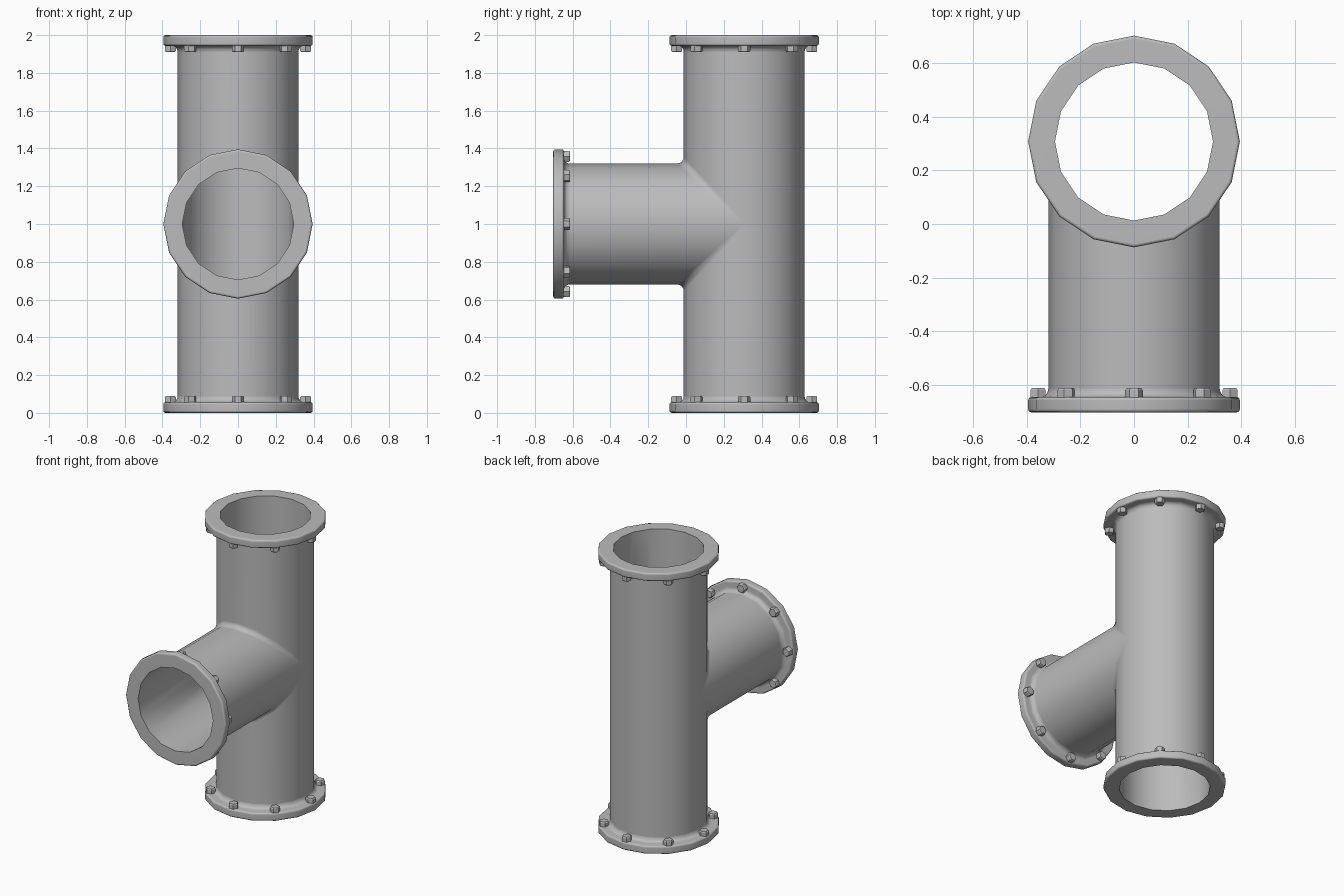
import bpy, bmesh
from math import sin, cos, pi, sqrt, radians
from mathutils import Matrix, Vector

old = bpy.data.objects.get("Cube")
if old:
    bpy.data.objects.remove(old, do_unlink=True)

SIDES = 16
R_PIPE, R_BORE, R_FLANGE = 0.32, 0.295, 0.395
THICK, NECK, ROUND = 0.057, 0.03, 0.012   # flange thickness, neck fillet, edge rounding
BRANCH = 1.011                            # pipe axis to branch face
SEAT = 0.03                               # depth of the pipe end inside a flange
CENTRE = Vector((0, 0.308, 1))

grey = bpy.data.materials.new("grey_metal")
grey.use_nodes = True
grey.diffuse_color = (0.5, 0.5, 0.5, 1)
grey.node_tree.nodes["Principled BSDF"].inputs["Base Color"].default_value = (0.5, 0.5, 0.5, 1)


def add_sheet(bm, columns):
    """Join neighbouring closed columns of points with quads."""
    rows = [[bm.verts.new(p) for p in col] for col in columns]
    for a, b in zip(rows, rows[1:]):
        for i in range(len(a)):
            j = (i + 1) % len(a)
            bm.faces.new((a[i], a[j], b[j], b[i]))


def finish_mesh(bm, name):
    bmesh.ops.remove_doubles(bm, verts=bm.verts, dist=0.0001)
    loose = [e for e in bm.edges if not e.link_faces]
    bmesh.ops.delete(bm, geom=loose, context='EDGES')
    bmesh.ops.recalc_face_normals(bm, faces=bm.faces)
    mesh = bpy.data.meshes.new(name)
    bm.to_mesh(mesh)
    bm.free()
    mesh.materials.append(grey)
    return mesh


def revolve(name, profile, sides):
    """Spin a closed (radius, z) profile around z."""
    bm = bmesh.new()
    angles = [2 * pi * k / sides for k in range(sides + 1)]
    add_sheet(bm, [[(r * cos(a), r * sin(a), z) for r, z in profile] for a in angles])
    return finish_mesh(bm, name)


def place(name, mesh, matrix):
    ob = bpy.data.objects.new(name, mesh)
    bpy.context.collection.objects.link(ob)
    ob.matrix_world = matrix
    return ob


def arc(cx, cz, r, start, end, steps=3):
    angles = [radians(start + (end - start) * i / steps) for i in range(steps + 1)]
    return [(cx + r * cos(t), cz + r * sin(t)) for t in angles]


# Tee body: equal pipes meet on a mitre, softened by a fillet
def tee_path(a, r, fillet, sign):
    x, s = r * cos(a), max(r * sin(a), 0)
    f = fillet * sqrt(s / r)
    path = [(x, -s, 1 - SEAT)]
    path += [(x, y, z) for y, z in arc(-s - f, s + f, f, 0, -90, 4)]
    path.append((x, -BRANCH + SEAT, s))
    return [(px, py, pz * sign) for px, py, pz in path]


bm = bmesh.new()
half = [pi * k / (SIDES // 2) for k in range(SIDES // 2 + 1)]
for sign in (1, -1):
    add_sheet(bm, [tee_path(a, R_PIPE, 0.035, sign) + tee_path(a, R_BORE, 0, sign)[::-1]
                   for a in half])
levels = (1 - SEAT, 0, SEAT - 1)
add_sheet(bm, [[(R_PIPE * cos(a), R_PIPE * sin(a), z) for z in levels]
               + [(R_BORE * cos(a), R_BORE * sin(a), z) for z in levels[::-1]] for a in half])
shaded = [place("tee_pipe", finish_mesh(bm, "tee_pipe"), Matrix.Translation(CENTRE))]

# Flange ring with rounded rim and neck fillet, outer face at z = 0
profile = [(R_BORE, -SEAT), (R_BORE, 0)]
profile += arc(R_FLANGE - ROUND, -ROUND, ROUND, 90, 0)
profile += arc(R_FLANGE - ROUND, ROUND - THICK, ROUND, 0, -90)
profile += arc(R_PIPE + NECK, -THICK - NECK, NECK, 90, 180, 4)
profile.append((R_PIPE, -SEAT))
flange = revolve("flange", profile, SIDES)

# Hexagonal bolt head with a chamfered top
bolt = revolve("bolt", [(0, -0.05), (0.033, -0.05), (0.033, -0.083),
                        (0.028, -0.09), (0, -0.09)], 6)

ends = {
    "top": Matrix.Translation(CENTRE + Vector((0, 0, 1))),
    "bottom": Matrix.Translation(CENTRE - Vector((0, 0, 1))) @ Matrix.Rotation(pi, 4, 'X'),
    "front": Matrix.Translation(CENTRE - Vector((0, BRANCH, 0))) @ Matrix.Rotation(pi / 2, 4, 'X'),
}
for side, frame in ends.items():
    shaded.append(place(side + "_flange", flange, frame))
    for k in range(8):
        spot = Matrix.Rotation(k * pi / 4, 4, 'Z') @ Matrix.Translation((0.358, 0, 0))
        place(f"{side}_bolt_{k + 1}", bolt, frame @ spot @ Matrix.Rotation(pi / 2, 4, 'Z'))

# Smooth shading with crisp rims
bpy.ops.object.select_all(action='DESELECT')
for ob in shaded:
    ob.select_set(True)
bpy.context.view_layer.objects.active = shaded[0]
bpy.ops.object.shade_smooth_by_angle(angle=radians(40))
for ob in shaded:
    ob.modifiers.new("face_weighted", 'WEIGHTED_NORMAL').keep_sharp = True
